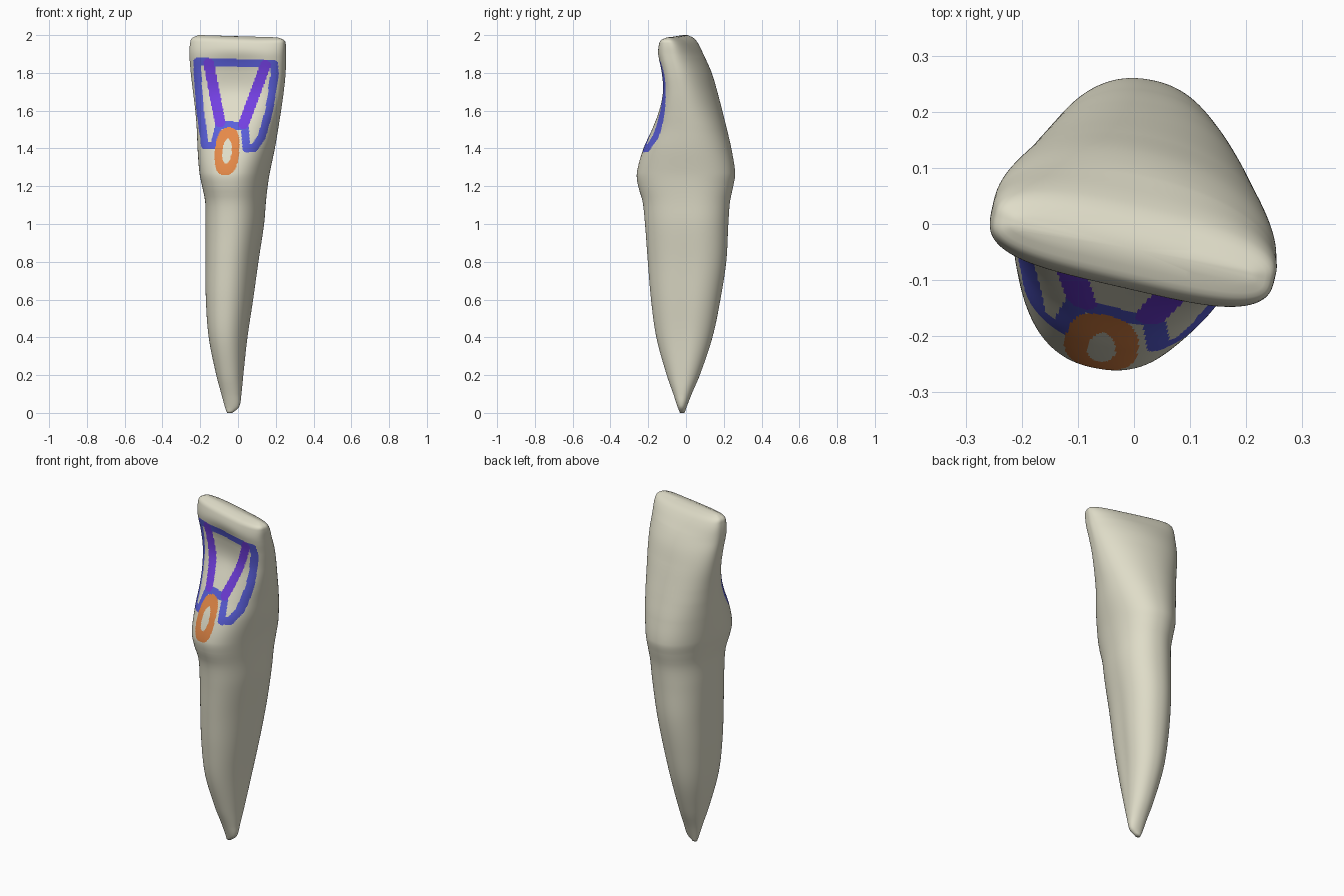
import bpy, math
from mathutils import Vector
from mathutils.geometry import intersect_point_line

if "Cube" in bpy.data.objects:
    bpy.data.objects.remove(bpy.data.objects["Cube"])

# silhouette: z, left x, right x, front y, back y
PROFILE = [
    (0.00, -0.058, -0.030, -0.032, -0.008), (0.03, -0.069, 0.005, -0.044, 0.003),
    (0.10, -0.088, 0.018, -0.067, 0.030), (0.20, -0.115, 0.028, -0.102, 0.073),
    (0.40, -0.155, 0.050, -0.157, 0.140), (0.60, -0.170, 0.080, -0.185, 0.182),
    (0.80, -0.172, 0.108, -0.202, 0.213), (1.00, -0.172, 0.138, -0.217, 0.224),
    (1.12, -0.174, 0.148, -0.230, 0.233), (1.20, -0.190, 0.157, -0.253, 0.250),
    (1.27, -0.204, 0.168, -0.260, 0.260), (1.40, -0.214, 0.195, -0.225, 0.240),
    (1.50, -0.218, 0.212, -0.180, 0.217), (1.60, -0.226, 0.228, -0.142, 0.192),
    (1.70, -0.238, 0.242, -0.122, 0.166), (1.80, -0.250, 0.252, -0.128, 0.136),
    (1.90, -0.257, 0.254, -0.147, 0.092), (1.96, -0.253, 0.253, -0.143, 0.062),
    (1.985, -0.243, 0.243, -0.131, 0.040), (2.00, -0.21, 0.21, -0.10, 0.01)]
# section shape: z, widest position, front power, back power, fossa depth, side groove, tilt
SHAPE = [
    (0.0, 0.0, 2.1, 2.1, 0, 0, -8), (0.5, 0.1, 2.2, 2.2, 0, 0.06, -8),
    (1.0, 0.1, 2.25, 2.2, 0, 0.02, -9), (1.3, 0.03, 2.35, 2.2, 0, 0, -11),
    (1.5, 0.0, 2.5, 2.15, 0, 0, -12), (1.58, -0.05, 2.7, 2.1, 0.004, 0, -13),
    (1.7, -0.12, 3.0, 2.05, 0.022, 0, -13), (1.85, -0.08, 3.5, 2.0, 0.012, 0, -13),
    (1.93, 0.0, 3.5, 2.4, 0, 0, -13), (2.0, 0.0, 3.5, 3.0, 0, 0, -13)]
SIDES = 288


def sample(table, z):
    """Smooth interpolation of a table row at height z."""
    n = len(table)
    i = max(k for k in range(n - 1) if table[k][0] <= z + 1e-9)
    p, q = table[i], table[i + 1]
    o, r = table[max(i - 1, 0)], table[min(i + 2, n - 1)]
    h = q[0] - p[0]
    s = min(max((z - p[0]) / h, 0), 1)
    out = []
    for k in range(1, len(p)):
        m0 = (q[k] - o[k]) / (q[0] - o[0]) * h
        m1 = (r[k] - p[k]) / (r[0] - p[0]) * h
        out.append((2*s**3 - 3*s*s + 1)*p[k] + (s**3 - 2*s*s + s)*m0
                   + (3*s*s - 2*s**3)*q[k] + (s**3 - s*s)*m1)
    return out


def section(z):
    """Tilted rounded outline that fits the silhouette at height z."""
    xl, xr, yf, yb = sample(PROFILE, z)
    wide, nf, nb, dent, groove, tilt = sample(SHAPE, z)
    W, D = xr - xl, yb - yf
    unit = []
    for i in range(SIDES):
        t = 2 * math.pi * i / SIDES
        c, s = math.cos(t), math.sin(t)
        n = nb if s > 0 else nf
        r = (abs(c)**n + abs(s)**n) ** (-1 / n)
        u, v = r * c, r * s
        v = wide + v * ((1 - wide) if s > 0 else (1 + wide))
        hollow = dent * max(0, 1 - (u / 0.75)**2)**2 if s < 0 else 0
        unit.append((u * (1 - groove * math.exp(-(v / 0.35)**2)), v, hollow))
    a, b = W / 2, D / 2
    ct, st = math.cos(math.radians(tilt)), math.sin(math.radians(tilt))
    for _ in range(8):
        pts = [(u*a*ct - (v*b + h)*st, u*a*st + (v*b + h)*ct) for u, v, h in unit]
        x0, x1 = min(p[0] for p in pts), max(p[0] for p in pts)
        y0, y1 = min(p[1] for p in pts), max(p[1] for p in pts)
        a *= W / (x1 - x0)
        b *= D / (y1 - y0)
    return [(xl + (x - x0) / (x1 - x0) * W, yf + (y - y0) / (y1 - y0) * D) for x, y in pts]


# painted bands in front view: centre lines and half widths
BLUE = [
    ([(-.215, 1.86), (.19, 1.847)], .021),
    ([(-.215, 1.86), (-.215, 1.8), (-.2, 1.6), (-.175, 1.415), (-.125, 1.415), (-.10, 1.53)], .02),
    ([(-.10, 1.525), (.03, 1.52)], .021),
    ([(.19, 1.847), (.195, 1.8), (.165, 1.6), (.125, 1.46), (.085, 1.402), (.045, 1.40),
      (.035, 1.52)], .021)]
PURPLE = [([(-.155, 1.85), (-.095, 1.54)], .028), ([(.145, 1.84), (.03, 1.53)], .028)]


def on_band(p, bands):
    for line, half in bands:
        for s, e in zip(line, line[1:]):
            s, e = Vector(s), Vector(e)
            f = min(max(intersect_point_line(p, s, e)[1], 0), 1)
            if (s.lerp(e, f) - p).length < half:
                return True
    return False


def paint(c, normal):
    """Material index from the face centre, on the front side only."""
    if normal.y > -0.1 or c.y > 0 or not 1.2 < c.z < 1.9:
        return 0
    dx, dz = c.x + 0.058 - (c.z - 1.385) * 0.08, c.z - 1.385
    outer = (abs(dx) / 0.064)**2.6 + (abs(dz) / 0.126)**2.6
    inner = (dx / 0.025)**2 + (dz / 0.066)**2
    if outer < 1:
        return 3 if inner > 1 else 0
    p = Vector((c.x, c.z))
    return 2 if on_band(p, PURPLE) else 1 if on_band(p, BLUE) else 0


# heights, dense where the bands are painted
def steps(z0, z1, n):
    return [z0 + (z1 - z0) * i / n for i in range(n)]


heights = steps(0, .1, 10) + steps(.1, 1.2, 40) + steps(1.2, 1.9, 150) + steps(1.9, 2, 20) + [2.0]

# tooth body loft
verts, faces = [], []
for z in heights:
    k = max(0, z - 1.88) / 0.12
    verts += [(x, y, z - 0.012 * k * min(max(x + 0.2, 0) / 0.3, 1)) for x, y in section(z)]
for j in range(len(heights) - 1):
    for i in range(SIDES):
        a, b = j * SIDES + i, j * SIDES + (i + 1) % SIDES
        faces.append((a, b, b + SIDES, a + SIDES))

# end caps
top = (len(heights) - 1) * SIDES
for start, z in ((0, 0.0), (top, 1.994)):
    ring = verts[start:start + SIDES]
    centre = len(verts)
    verts.append((sum(p[0] for p in ring) / SIDES, sum(p[1] for p in ring) / SIDES, z))
    for i in range(SIDES):
        a, b = start + i, start + (i + 1) % SIDES
        faces.append((a, b, centre) if start else (b, a, centre))

mesh = bpy.data.meshes.new("tooth")
mesh.from_pydata(verts, [], faces)
mesh.update()
tooth = bpy.data.objects.new("tooth", mesh)
bpy.context.collection.objects.link(tooth)

# materials
for name, col in (("cream enamel", (0.74, 0.72, 0.58)), ("blue ridge", (0.102, 0.114, 0.70)),
                  ("purple ridge", (0.17, 0.05, 0.75)), ("orange ring", (0.78, 0.25, 0.065))):
    mat = bpy.data.materials.new(name)
    mat.diffuse_color = (*col, 1)
    mat.use_nodes = True
    mat.node_tree.nodes["Principled BSDF"].inputs["Base Color"].default_value = mat.diffuse_color
    mesh.materials.append(mat)
for poly in mesh.polygons:
    poly.use_smooth = True
    poly.material_index = paint(poly.center, poly.normal)
mesh.update()
